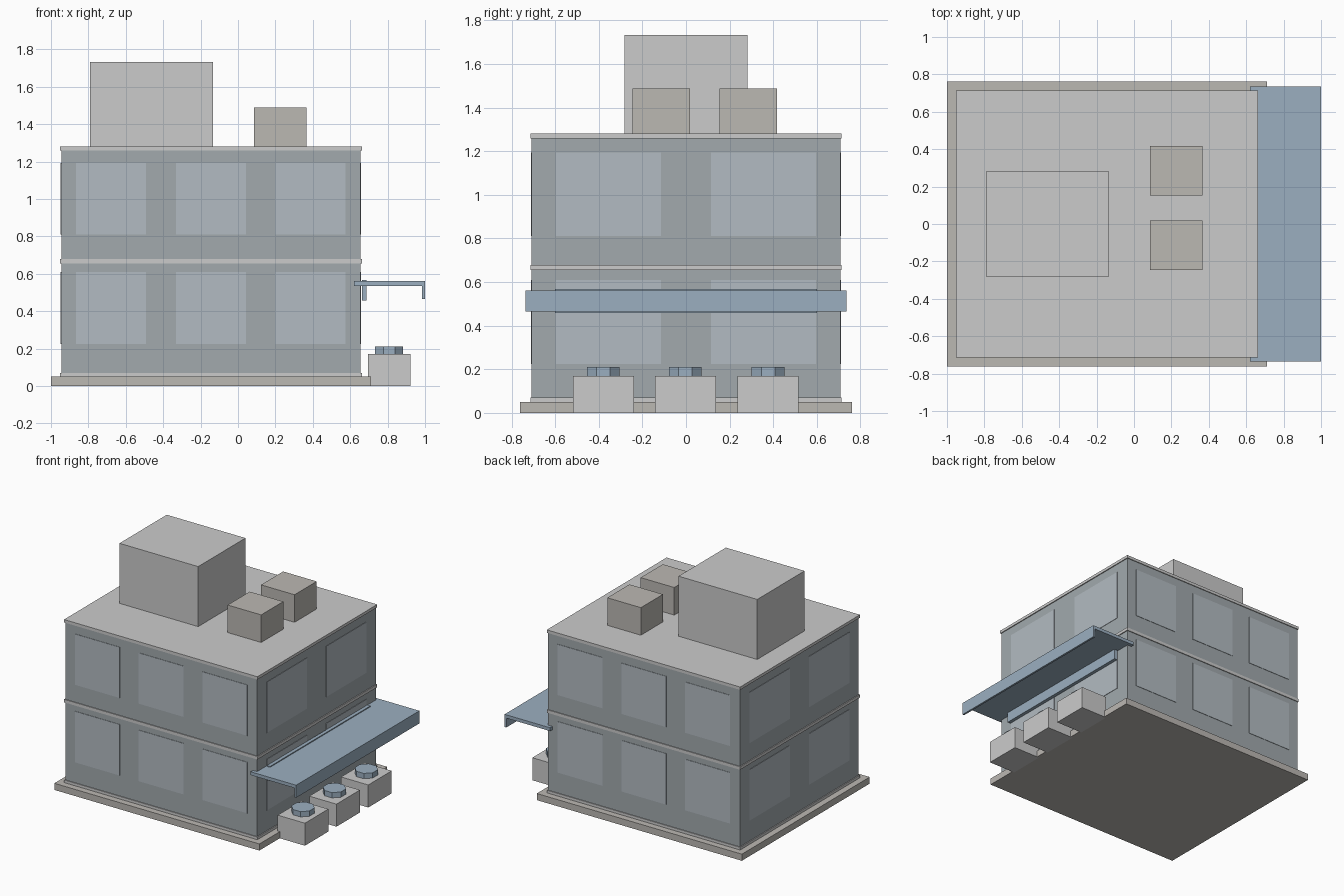
import bpy, math

if "Cube" in bpy.data.objects:
    bpy.data.objects.remove(bpy.data.objects["Cube"])


def material(name, r, g, b):
    m = bpy.data.materials.new(name)
    m.diffuse_color = (r, g, b, 1)
    m.use_nodes = True
    m.node_tree.nodes["Principled BSDF"].inputs["Base Color"].default_value = m.diffuse_color
    return m


WALL = material("wall_grey", 0.36, 0.40, 0.42)
GLASS = material("window_glass", 0.45, 0.50, 0.54)
BLUE = material("blue_metal", 0.33, 0.43, 0.53)
WARM = material("warm_grey", 0.50, 0.48, 0.45)


def box(name, x, y, z, mat=None):
    """Box from (min, max) ranges along each axis."""
    bpy.ops.mesh.primitive_cube_add(size=1, location=[(a + b) / 2 for a, b in (x, y, z)])
    ob = bpy.context.object
    ob.name = name
    ob.scale = [b - a for a, b in (x, y, z)]
    bpy.ops.object.transform_apply(location=False, rotation=False, scale=True)
    if mat:
        ob.data.materials.append(mat)
    return ob


X0, X1, Y = -0.945, 0.655, 0.708   # wall faces
CX = (X0 + X1) / 2
P = 0.003                          # window pane relief

# Plinth and main block
box("plinth", (-1.0, 0.712), (-0.762, 0.762), (0, 0.05), WARM)
box("walls", (X0, X1), (-Y, Y), (0.05, 1.27), WALL)

# Floor bands and roof slab
for name, z in (("base_band", (0.05, 0.07)), ("floor_band", (0.655, 0.678)), ("roof_slab", (1.258, 1.28))):
    box(name, (-0.952, 0.662), (-0.714, 0.714), z)

# Windows: three per long side, two per short side, on both floors
for z in ((0.225, 0.61), (0.81, 1.193)):
    for s in (-1, 1):
        for i in (-1, 0, 1):
            c = CX + i * 0.533
            y = sorted((s * (Y - 0.01), s * (Y + P)))
            box("long_side_window", (c - 0.187, c + 0.187), y, z, GLASS)
        wall_x = X1 if s > 0 else X0
        x = sorted((wall_x - s * 0.01, wall_x + s * P))
        for c in (-0.355, 0.355):
            box("short_side_window", x, (c - 0.24, c + 0.24), z, GLASS)

# Rooftop housing and two small units
box("roof_housing", (-0.792, -0.135), (-0.282, 0.282), (1.28, 1.733))
for c in (-0.113, 0.285):
    box("roof_unit", (0.085, 0.365), (c - 0.132, c + 0.132), (1.28, 1.488), WARM)

# Canopy with front lip and wall rail
box("canopy", (0.62, 1.0), (-0.735, 0.735), (0.535, 0.56), BLUE)
box("canopy_lip", (0.985, 1.0), (-0.735, 0.735), (0.465, 0.56), BLUE)
box("canopy_rail", (0.662, 0.688), (-0.6, 0.6), (0.457, 0.567), BLUE)

# Ground units with octagonal caps
for c in (-0.379, -0.003, 0.376):
    box("ground_unit", (0.695, 0.922), (c - 0.14, c + 0.14), (0, 0.17))
    bpy.ops.mesh.primitive_cylinder_add(vertices=8, radius=0.081, depth=0.05,
                                        location=(0.808, c, 0.185),
                                        rotation=(0, 0, math.radians(22.5)))
    cap = bpy.context.object
    cap.name = "ground_unit_cap"
    cap.data.materials.append(BLUE)
